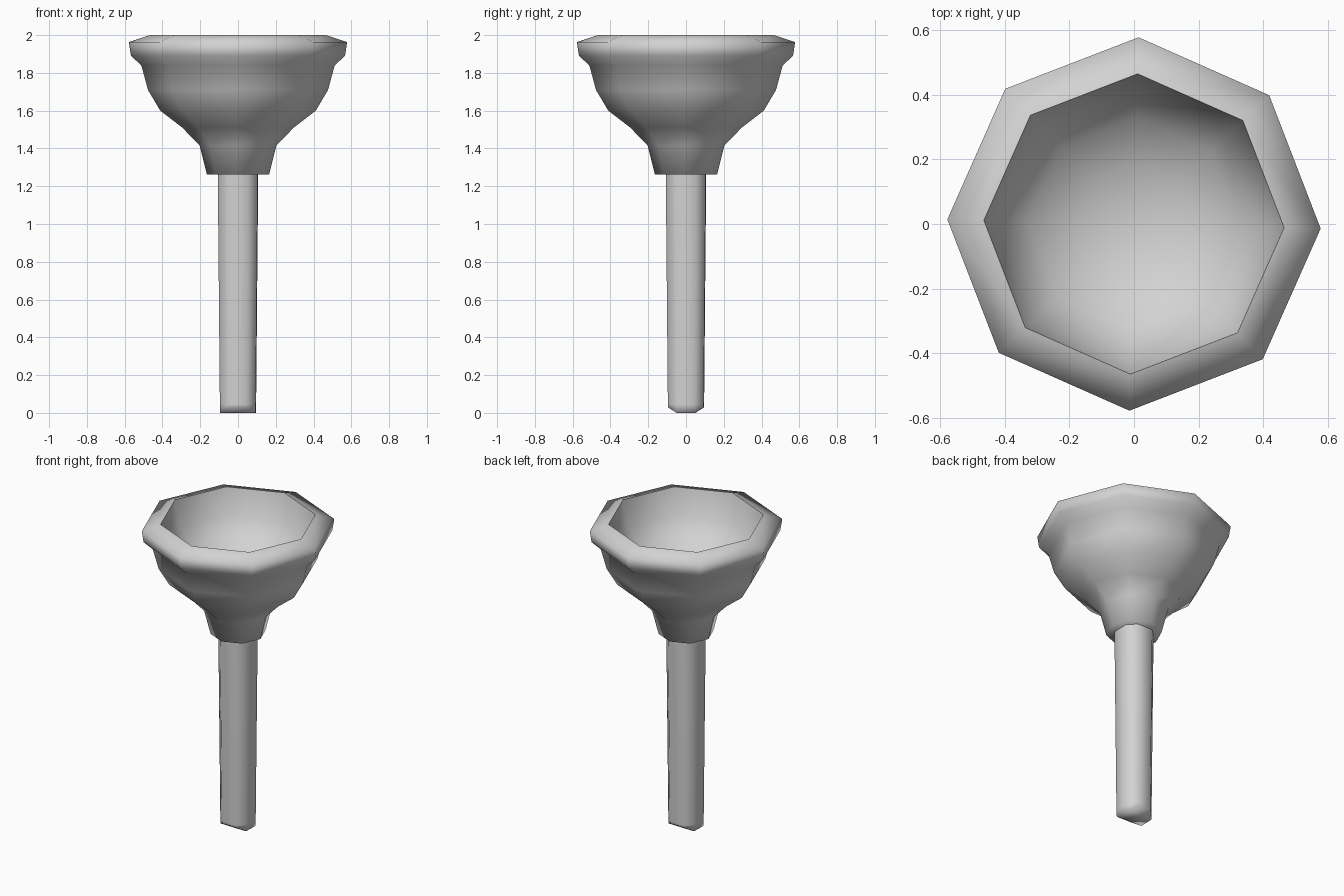
import bpy, bmesh, math

cube = bpy.data.objects.get("Cube")
if cube:
    bpy.data.objects.remove(cube, do_unlink=True)

grey = bpy.data.materials.new("plain grey")
grey.use_nodes = True
COLOUR = (0.65, 0.65, 0.65, 1)
grey.diffuse_color = COLOUR
grey.node_tree.nodes["Principled BSDF"].inputs["Base Color"].default_value = COLOUR

TURN = math.radians(-1.4)


def finish(name, bm):
    """Turn a bmesh into a smooth grey object."""
    bmesh.ops.recalc_face_normals(bm, faces=bm.faces)
    for f in bm.faces:
        f.smooth = True
    mesh = bpy.data.meshes.new(name)
    bm.to_mesh(mesh)
    bm.free()
    mesh.materials.append(grey)
    obj = bpy.data.objects.new(name, mesh)
    bpy.context.collection.objects.link(obj)


def ring(bm, radius, z, angles):
    return [bm.verts.new((radius * math.cos(a), radius * math.sin(a), z)) for a in angles]


def bridge(bm, a, b):
    for i in range(len(a)):
        j = (i + 1) % len(a)
        bm.faces.new((a[i], a[j], b[j], b[i]))


def fan(bm, loop, z):
    """Close a ring with triangles around a centre point."""
    centre = bm.verts.new((0, 0, z))
    for i, v in enumerate(loop):
        bm.faces.new((v, loop[(i + 1) % len(loop)], centre))


def crease(bm, loop):
    for i, v in enumerate(loop):
        bm.edges.get((v, loop[(i + 1) % len(loop)])).smooth = False


# Cup: outer wall from the neck up to the rim, then down the inside of the bowl
profile = [(0.165, 1.262), (0.203, 1.415), (0.295, 1.51), (0.412, 1.6), (0.477, 1.71),
           (0.512, 1.84), (0.567, 1.89), (0.578, 1.963), (0.465, 2.0),
           (0.425, 1.83), (0.33, 1.715), (0.18, 1.64)]
LIP = 8
octagon = [TURN + i * math.pi / 4 for i in range(8)]
bm = bmesh.new()
rings = [ring(bm, r, z, octagon) for r, z in profile]
for a, b in zip(rings, rings[1:]):
    bridge(bm, a, b)
fan(bm, rings[0], 1.262)
fan(bm, rings[-1], 1.615)
crease(bm, rings[LIP])
finish("cup", bm)

# Stem: tapered square bar with broad corner chamfers and a softened foot
corner = math.radians(27)
bar = [TURN + q * math.pi / 2 + s * corner for q in range(4) for s in (-1, 1)]
bm = bmesh.new()
foot = ring(bm, 0.106, 0, bar)
band = ring(bm, 0.1065, 0.045, bar)
top = ring(bm, 0.12, 1.4, bar)
# Lift the front and back edges of the foot
for v in foot:
    if abs(v.co.y) > abs(v.co.x):
        v.co.z = 0.03
bridge(bm, foot, band)
bridge(bm, band, top)
bm.faces.new(top)
bm.faces.new((foot[0], foot[1], foot[4], foot[5]))
bm.faces.new(foot[1:5])
bm.faces.new((foot[5], foot[6], foot[7], foot[0]))
crease(bm, top)
finish("stem", bm)
